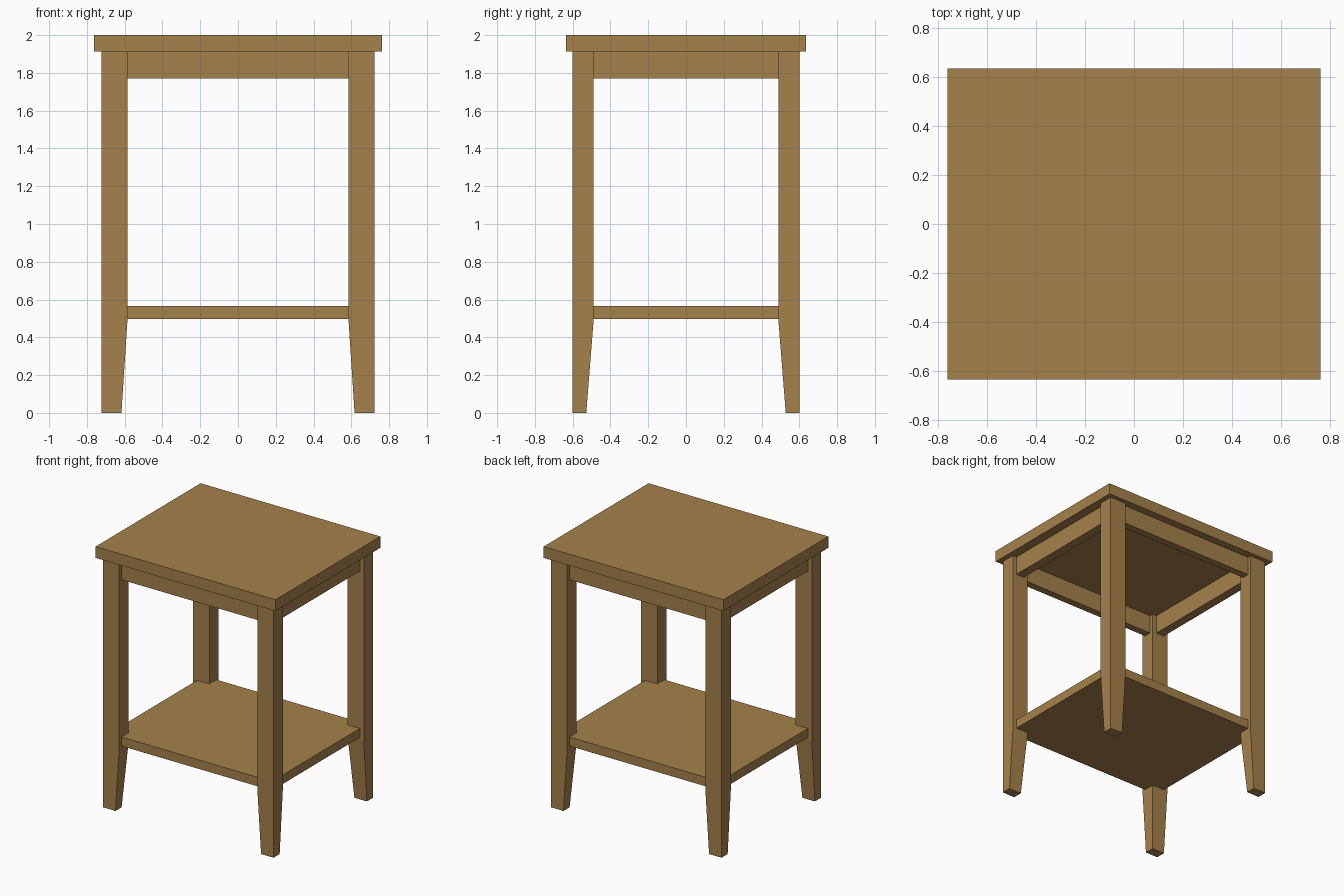
import bpy, bmesh

if "Cube" in bpy.data.objects:
    bpy.data.objects.remove(bpy.data.objects["Cube"])

wood = bpy.data.materials.new("oak_brown")
wood.diffuse_color = (0.376, 0.220, 0.070, 1)
wood.use_nodes = True
wood.node_tree.nodes["Principled BSDF"].inputs["Base Color"].default_value = wood.diffuse_color


def add_object(name, bm):
    bmesh.ops.recalc_face_normals(bm, faces=bm.faces)
    me = bpy.data.meshes.new(name)
    bm.to_mesh(me)
    bm.free()
    me.materials.append(wood)
    ob = bpy.data.objects.new(name, me)
    bpy.context.collection.objects.link(ob)
    return ob


def loft(name, rings):
    """Rectangular sections (x0, x1, y0, y1, z) joined from bottom to top."""
    bm = bmesh.new()
    loops = [[bm.verts.new(p) for p in
              ((x0, y0, z), (x1, y0, z), (x1, y1, z), (x0, y1, z))]
             for x0, x1, y0, y1, z in rings]
    for a, b in zip(loops, loops[1:]):
        for i in range(4):
            j = (i + 1) % 4
            bm.faces.new((a[i], a[j], b[j], b[i]))
    bm.faces.new(loops[0])
    bm.faces.new(loops[-1])
    return add_object(name, bm)


def box(name, x0, x1, y0, y1, z0, z1):
    return loft(name, [(x0, x1, y0, y1, z0), (x0, x1, y0, y1, z1)])


TOP_Z, APRON_Z = 1.913, 1.77          # underside of top, underside of apron
LX, LY = 0.723, 0.602                 # outer leg faces
IX, IY = 0.586, 0.490                 # inner leg faces
AX, AY = 0.690, 0.575                 # outer apron and shelf faces
TX, TY = 0.069, 0.056                 # apron thickness

# Table top
box("table_top", -0.762, 0.762, -0.635, 0.635, TOP_Z, 2.0)

# Legs: square above the shelf, tapered on the inner sides below it
for sx, side in ((-1, "left"), (1, "right")):
    for sy, end in ((-1, "front"), (1, "back")):
        loft(f"{end}_{side}_leg", [
            (sx * 0.617, sx * LX, sy * 0.528, sy * LY, 0),
            (sx * IX, sx * LX, sy * IY, sy * LY, 0.479),
            (sx * IX, sx * LX, sy * IY, sy * LY, TOP_Z)])

# Aprons, set back from the outer leg faces
for s, end, side in ((-1, "front", "left"), (1, "back", "right")):
    box(f"{end}_apron", -IX, IX, s * (AY - TY), s * AY, APRON_Z, TOP_Z)
    box(f"{side}_apron", s * (AX - TX), s * AX, -IY, IY, APRON_Z, TOP_Z)

# Lower shelf, its corners housed in the legs
box("lower_shelf", -AX, AX, -AY, AY, 0.496, 0.565)
